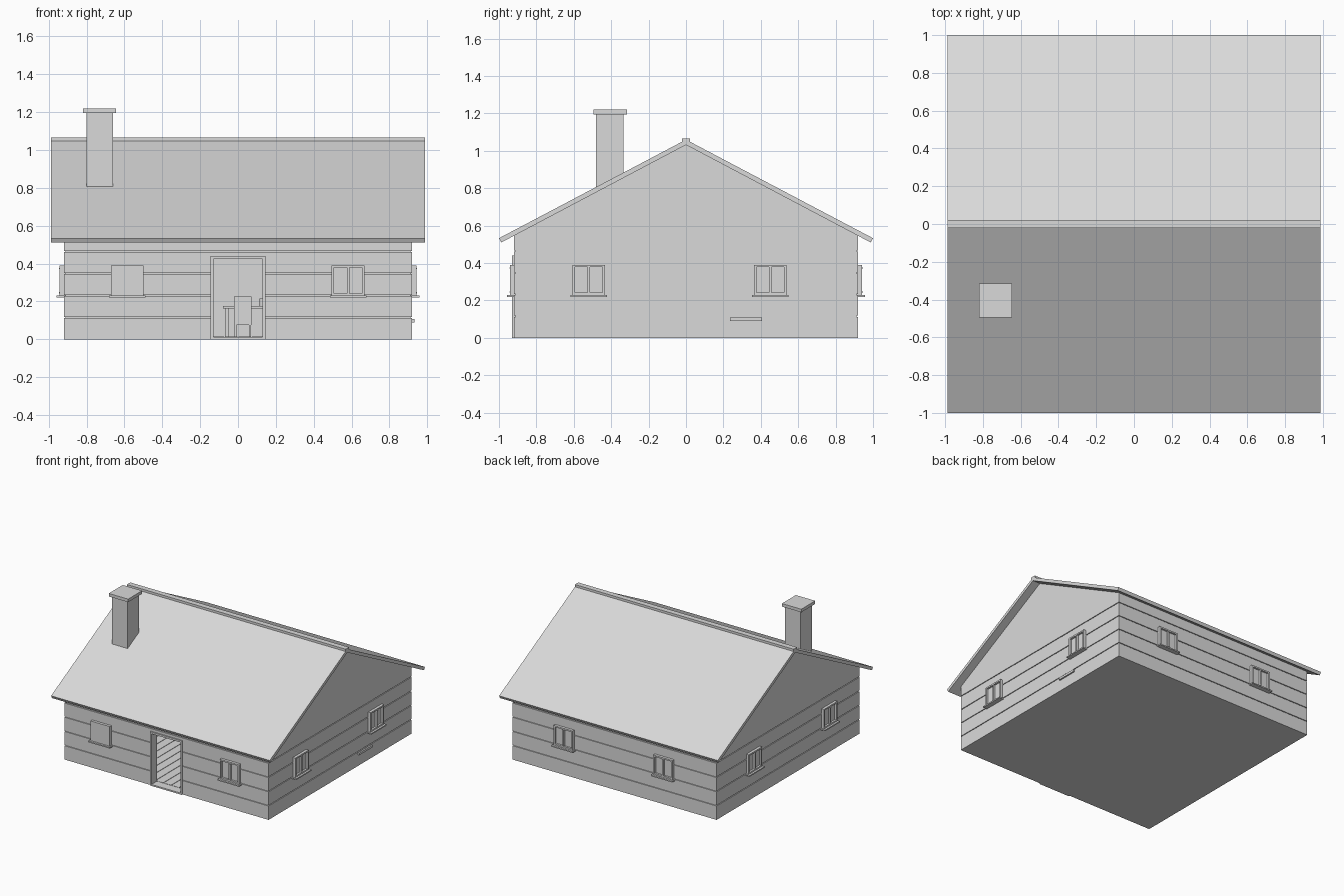
import bpy
import bmesh
from math import pi
from mathutils import Matrix, Vector

cube = bpy.data.objects.get("Cube")
if cube:
    bpy.data.objects.remove(cube, do_unlink=True)

grey = bpy.data.materials.new("plain light grey")
grey.use_nodes = True
grey.diffuse_color = (0.7, 0.7, 0.7, 1)
grey.node_tree.nodes["Principled BSDF"].inputs["Base Color"].default_value = (0.7, 0.7, 0.7, 1)


def finish(name, bm, matrix=None):
    if matrix:
        bm.transform(matrix)
    bmesh.ops.recalc_face_normals(bm, faces=bm.faces)
    mesh = bpy.data.meshes.new(name)
    bm.to_mesh(mesh)
    bm.free()
    mesh.materials.append(grey)
    obj = bpy.data.objects.new(name, mesh)
    bpy.context.collection.objects.link(obj)
    return obj


def add_box(bm, x, y, z):
    """Box from three (low, high) ranges."""
    ranges = (x, y, z)
    centre = Vector([(r[0] + r[1]) / 2 for r in ranges])
    size = [r[1] - r[0] for r in ranges]
    bmesh.ops.create_cube(bm, size=1, matrix=Matrix.Translation(centre) @ Matrix.Diagonal((*size, 1)))


def boxes(name, parts, matrix=None):
    bm = bmesh.new()
    for part in parts:
        add_box(bm, *part)
    return finish(name, bm, matrix)


def cut(target, x, y, z):
    cutter = boxes("cutter", [(x, y, z)])
    cutter.hide_render = True
    mod = target.modifiers.new("opening", "BOOLEAN")
    mod.operation = "DIFFERENCE"
    mod.solver = "EXACT"
    mod.object = cutter
    bpy.context.view_layer.objects.active = target
    bpy.ops.object.modifier_apply(modifier=mod.name)
    bpy.data.objects.remove(cutter, do_unlink=True)


HALF = 0.92
DOOR = 0.13
DOOR_TOP = 0.425
INNER = 0.86

# Walls: square rings lofted upwards, stepping in at each plank groove
rings = [(HALF, 0)]
for i in range(1, 5):
    z = 0.116 * i
    rings += [(HALF, z - 0.003), (HALF - 0.008, z - 0.003),
              (HALF - 0.008, z + 0.003), (HALF, z + 0.003)]
rings.append((HALF, 0.548))
bm = bmesh.new()
loops = [[bm.verts.new((sx * h, sy * h, z)) for sx, sy in ((-1, -1), (1, -1), (1, 1), (-1, 1))]
         for h, z in rings]
for low, high in zip(loops, loops[1:]):
    for i in range(4):
        j = (i + 1) % 4
        bm.faces.new((low[i], low[j], high[j], high[i]))
bm.faces.new(loops[0])
a, b, c, d = loops[-1]
left, right = [bm.verts.new((x, 0, 1.037)) for x in (-HALF, HALF)]
for face in ((a, b, right, left), (c, d, left, right), (b, c, right), (d, a, left)):
    bm.faces.new(face)
walls = finish("plank_walls", bm)
cut(walls, (-INNER, INNER), (-INNER, INNER), (0.01, 0.53))
cut(walls, (-DOOR, DOOR), (-1, -0.8), (0.01, DOOR_TOP))

# Floorboards with narrow gaps
count = 24
width = 2 * INNER / count
boxes("floorboards", [((-INNER + i * width + 0.002, -INNER + (i + 1) * width - 0.002),
                       (-INNER, INNER), (0.006, 0.014)) for i in range(count)])

# Roof: one folded slab with square-cut eaves
bm = bmesh.new()
profile = [(-1, 0.533), (0, 1.06), (1, 0.533), (0.988, 0.51), (0, 1.032), (-0.988, 0.51)]
bottom = bm.faces.new([bm.verts.new((-0.987, y, z)) for y, z in profile])
new = bmesh.ops.extrude_face_region(bm, geom=[bottom])["geom"]
bmesh.ops.translate(bm, vec=(1.974, 0, 0), verts=[v for v in new if isinstance(v, bmesh.types.BMVert)])
finish("gable_roof", bm)
boxes("ridge_cap", [((-0.987, 0.987), (-0.022, 0.022), (1.04, 1.067))])

# Chimney
boxes("chimney_stack", [((-0.8, -0.66), (-0.48, -0.335), (0.74, 1.195))])
boxes("chimney_cap", [((-0.82, -0.645), (-0.495, -0.315), (1.195, 1.22))])

# Door surround and threshold
edge = DOOR + 0.014
boxes("door_frame", [((-edge, -DOOR), (-0.93, -0.86), (0, DOOR_TOP)),
                     ((DOOR, edge), (-0.93, -0.86), (0, DOOR_TOP)),
                     ((-edge, edge), (-0.93, -0.86), (DOOR_TOP, DOOR_TOP + 0.015)),
                     ((-edge, edge), (-0.93, -0.86), (0, 0.012))])


# Windows: frame, two sashes, sill and catches, made facing the front then turned
def window(name, across, turn, shuttered=False):
    turned = Matrix.Rotation(turn, 4, "Z") @ Matrix.Translation((across, -HALF, 0))
    w, low, high = 0.087, 0.23, 0.39
    out = (-0.022, 0.01)
    boxes(name + "_sill", [((-w - 0.01, w + 0.01), (-0.038, 0.01), (0.22, low))], turned)
    if shuttered:
        boxes(name + "_shutter", [((-w, w), out, (low, high))], turned)
        return
    boxes(name + "_frame", [((-w, -w + 0.013), out, (low, high)),
                            ((w - 0.013, w), out, (low, high)),
                            ((-0.006, 0.006), out, (low, high)),
                            ((-w, w), out, (high - 0.012, high)),
                            ((-w, w), out, (low, low + 0.012))], turned)
    boxes(name + "_panes", [((-w + 0.01, w - 0.01), (-0.006, 0.004), (low + 0.01, high - 0.01))], turned)
    boxes(name + "_catches", [((-0.004, 0.004), (-0.025, -0.02), (z - 0.003, z + 0.003))
                              for z in (low + 0.016, high - 0.016)], turned)


window("front_right_window", -0.585, 0, shuttered=True)
window("front_left_window", 0.582, 0)
for side, across in (("near", -0.45), ("far", 0.45)):
    window("back_" + side + "_window", across, pi)
for side, y in (("front", -0.52), ("rear", 0.45)):
    window("left_" + side + "_window", y, pi / 2)
    window("right_" + side + "_window", -y, -pi / 2)

# Small ledge on the left wall
boxes("wall_ledge", [((0.91, 0.932), (0.235, 0.405), (0.09, 0.108))])

# Table, chair and mug inside the room
boxes("table", [((-0.08, 0.22), (0.2, 0.4), (0.163, 0.175))] +
      [((x, x + 0.015), (y, y + 0.015), (0.01, 0.165)) for x in (-0.065, 0.19) for y in (0.215, 0.37)])
boxes("chair", [((-0.02, 0.07), (0.08, 0.18), (0.075, 0.087)),
                ((-0.02, 0.07), (0.08, 0.09), (0.085, 0.225))] +
      [((x, x + 0.01), (y, y + 0.01), (0.01, 0.08)) for x in (-0.018, 0.058) for y in (0.08, 0.17)])
bm = bmesh.new()
bmesh.ops.create_cone(bm, cap_ends=True, segments=16, radius1=0.018, radius2=0.018, depth=0.04,
                      matrix=Matrix.Translation((0.132, 0.27, 0.195)))
finish("mug", bm)
